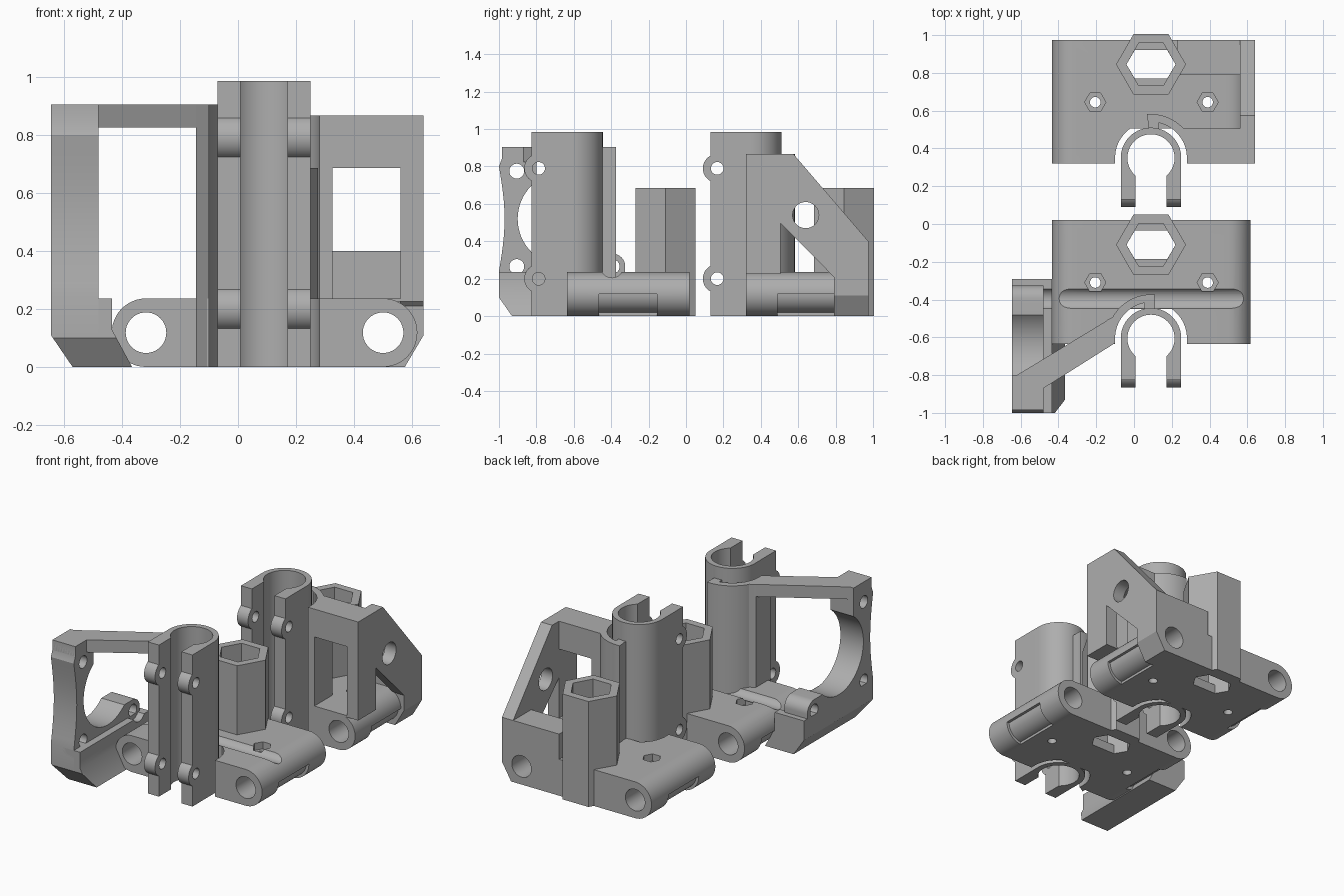
import bpy, bmesh
from math import radians, sin, cos

if "Cube" in bpy.data.objects:
    bpy.data.objects.remove(bpy.data.objects["Cube"])

grey = bpy.data.materials.new("plain_grey")
grey.use_nodes = True
grey.diffuse_color = (0.42, 0.42, 0.42, 1)
grey.node_tree.nodes["Principled BSDF"].inputs["Base Color"].default_value = (0.42, 0.42, 0.42, 1)


def arc(cx, cy, r, a0, a1, n=24):
    steps = [radians(a0 + (a1 - a0) * i / n) for i in range(n + 1)]
    return [(cx + r * cos(a), cy + r * sin(a)) for a in steps]


def circle(cx, cy, r, n=40):
    return arc(cx, cy, r, 0, 360, n)[:-1]


def rect(x0, y0, x1, y1):
    return [(x0, y0), (x1, y0), (x1, y1), (x0, y1)]


def prism(name, pts, axis, lo, hi):
    """Extrude a 2D outline along x (y,z), y (x,z) or z (x,y)."""
    place = {"x": lambda a, b, h: (h, a, b),
             "y": lambda a, b, h: (a, h, b),
             "z": lambda a, b, h: (a, b, h)}[axis]
    bm = bmesh.new()
    face = bm.faces.new([bm.verts.new(place(a, b, lo)) for a, b in pts])
    new = bmesh.ops.extrude_face_region(bm, geom=[face])["geom"]
    bmesh.ops.translate(bm, vec=place(0, 0, hi - lo),
                        verts=[v for v in new if isinstance(v, bmesh.types.BMVert)])
    bmesh.ops.recalc_face_normals(bm, faces=bm.faces[:])
    mesh = bpy.data.meshes.new(name)
    bm.to_mesh(mesh)
    bm.free()
    mesh.materials.append(grey)
    ob = bpy.data.objects.new(name, mesh)
    bpy.context.collection.objects.link(ob)
    return ob


def part(name, pts, axis, lo, hi, cuts=()):
    """Make a prism, subtract the cutter prisms and shade it."""
    ob = prism(name, pts, axis, lo, hi)
    for cut in cuts:
        tool = prism("cutter", *cut)
        tool.hide_render = True
        mod = ob.modifiers.new("cut", "BOOLEAN")
        mod.operation, mod.solver, mod.object = "DIFFERENCE", "EXACT", tool
        bpy.context.view_layer.update()
        graph = bpy.context.evaluated_depsgraph_get()
        mesh = bpy.data.meshes.new_from_object(ob.evaluated_get(graph))
        ob.modifiers.clear()
        ob.data = mesh
        bpy.data.objects.remove(tool)
    bpy.ops.object.select_all(action="DESELECT")
    ob.select_set(True)
    bpy.context.view_layer.objects.active = ob
    bpy.ops.object.shade_smooth_by_angle(angle=radians(30))
    return ob


CX = 0.09            # bearing axis
ROD_X = (-0.317, 0.5)
ROD_Z = 0.118
TOP = 0.236          # top of the base


def clearance(cy):
    """Gap around the bearing holder, flat at the back."""
    return (arc(CX, cy, 0.19, 0, 54.6) + arc(CX, cy, 0.19, 125.4, 180)
            + [(CX - 0.19, cy - 0.1), (CX + 0.19, cy - 0.1)], "z", -0.1, 1.1)


def carriage(side, cy, extra=()):
    """Base, hexagonal tower and bearing clamp shared by both halves."""
    y0, y1, ty = cy - 0.03, cy + 0.625, cy + 0.495
    # nut pocket through the tower, narrowed at the bottom
    pocket = [(circle(CX, ty, 0.13, 6), "z", 0.06, 1),
              ([(CX - 0.13, ty), (CX - 0.086, ty - 0.075), (CX + 0.086, ty - 0.075),
                (CX + 0.13, ty), (CX + 0.086, ty + 0.075), (CX - 0.086, ty + 0.075)],
               "z", -0.1, 0.1)]
    cuts = [clearance(cy)] + pocket + list(extra)
    cuts += [(circle(x, ROD_Z, 0.07), "y", y0 - 0.1, y1 + 0.1) for x in ROD_X]
    for x in (-0.205, 0.39):
        cuts += [(circle(x, cy + 0.295, 0.028, 20), "z", -0.1, 0.5),
                 (circle(x, cy + 0.295, 0.056, 6), "z", 0.19, 0.5)]
    # tie slots wrapped around the rounded ends
    for x, a, b in ((ROD_X[0], 180, 265), (ROD_X[1], 0, -85)):
        ring = arc(x, ROD_Z, 0.1, a, b, 12) + arc(x, ROD_Z, 0.15, b, a, 12)
        cuts.append((ring, "y", cy + 0.14, cy + 0.45))
    capsule = arc(ROD_X[0], ROD_Z, ROD_Z, 90, 270) + arc(ROD_X[1], ROD_Z, ROD_Z, -90, 90)
    part(side + "_base", capsule, "y", y0, y1, cuts)
    part(side + "_hex_tower", circle(CX, ty, 0.185, 6), "z", 0, 0.685, pocket)

    # split bearing clamp
    screw_y, heights = cy - 0.183, (0.2, 0.79)
    holes = [(circle(screw_y, z, 0.034, 20), "x", -0.5, 0.6) for z in heights]
    outline = arc(CX, cy, 0.16, 0, 180, 36) + [(CX - 0.16, cy - 0.22), (CX + 0.16, cy - 0.22)]
    part(side + "_bearing_clamp", outline, "z", 0, 0.985,
         [(circle(CX, cy, 0.125), "z", -0.1, 1.1),
          (rect(CX - 0.081, cy - 0.5, CX + 0.081, cy), "z", -0.1, 1.1)] + holes)
    for label, x in (("right", CX - 0.16), ("left", CX + 0.081)):
        for z, hole in zip(heights, holes):
            part(f"{side}_{label}_screw_boss", circle(screw_y, z, 0.077, 32),
                 "x", x, x + 0.079, [hole])


# ---- rear carriage with diagonal brace ----
RY = 0.35
carriage("rear", RY)
part("rear_wall", rect(CX + 0.1, 0.32, 0.64, 0.505), "z", 0.1, 0.866,
     [clearance(RY), (rect(0.325, TOP, 0.56, 0.685), "y", 0, 0.7),
      (rect(0.325, 0, 0.7, TOP - 0.01), "y", 0, 0.7)])
part("rear_sleeve", arc(CX, RY, 0.19, 10, 95) + arc(CX, RY, 0.232, 95, 10), "z", 0, 0.866)
part("rear_sleeve_tab", rect(0.075, RY + 0.15, 0.13, RY + 0.21), "z", 0, 0.866)
part("rear_brace", [(0.32, 0.866), (0.575, 0.866), (0.975, 0.4), (0.975, 0.19),
                    (0.79, 0.19), (0.79, 0.21), (0.32, 0.685)], "x", 0.56, 0.64,
     [(circle(0.64, 0.54, 0.07), "x", 0, 1)])
part("rear_back_wall", [(0.23, 0.4), (0.64, 0.4), (0.64, 0.11), (0.575, 0), (0.5, 0),
                        (0.5, 0.15), (0.23, 0.15)], "y", 0.79, 0.975,
     [(circle(ROD_X[1], ROD_Z, 0.07), "y", 0, 1.2)])

# ---- front carriage with motor plate ----
FY = -0.605
groove = (arc(-0.395, 0.265, 0.06, 0, 360, 32)[:-1], "x", -0.48, 0.585)
carriage("front", FY, [groove])
screws = [(circle(y, z, 0.04, 24), "x", -0.8, -0.4)
          for y, z in ((-0.905, 0.775), (-0.905, 0.265), (-0.395, 0.265))]
bore = (circle(-0.65, 0.52, 0.25, 64), "x", -0.8, -0.4)
plate = ([(-1, 0.1), (-0.93, 0), (-0.29, 0), (-0.29, 0.2), (-0.325, 0.236)]
         + arc(-0.395, 0.265, 0.07, 0, 90, 10)
         + [(-0.8, 0.335), (-0.8, 0.905), (-0.985, 0.905), (-0.985, 0.84)]
         + [(-1 + 0.03 * sin(radians(t)), 0.8 - 0.56 * t / 180) for t in range(0, 181, 15)])
corner_cut = ([(-0.8, -0.1), (-0.57 + 0.07, -0.1), (-0.57, 0), (-0.645, 0.11), (-0.8, 0.11)],
              "y", -1.2, 0)
part("motor_plate", plate, "x", -0.645, -0.48, [bore, corner_cut] + screws)
part("motor_plate_foot", [(-0.645, 0.11), (-0.57, 0), (-0.365, 0), (-0.435, 0.13),
                          (-0.435, TOP), (-0.645, TOP)], "y", -1, -0.29,
     [([(-1.2, -0.1), (-0.86, -0.1), (-1, 0.1), (-1.2, 0.1)], "x", -1, 0), groove])

# diagonal top arm and the column that joins it to the clamp
column_end = [(-0.1, -0.485), (-0.1, -0.63)]
part("motor_arm", [(-0.645, -1), (-0.645, -0.815)] + column_end
     + [(-0.48, -0.87), (-0.48, -1)], "z", 0.825, 0.905,
     [([(-0.7, -1.1), (-0.4, -1.1), (-0.4, -0.985), (-0.7, -0.985)], "z", 0, 1)])
part("front_column", [(-0.145, -0.51), (-0.1, -0.485), (-0.04, -0.44), (-0.04, -0.6),
                      (-0.1, -0.63), (-0.145, -0.66)], "z", 0, 0.905, [clearance(FY)])
part("front_sleeve", arc(CX, FY, 0.19, 150, 85) + arc(CX, FY, 0.232, 85, 150), "z", 0.1, 0.905)
part("front_sleeve_tab", rect(0.055, FY + 0.15, 0.11, FY + 0.21), "z", 0.1, 0.905)
